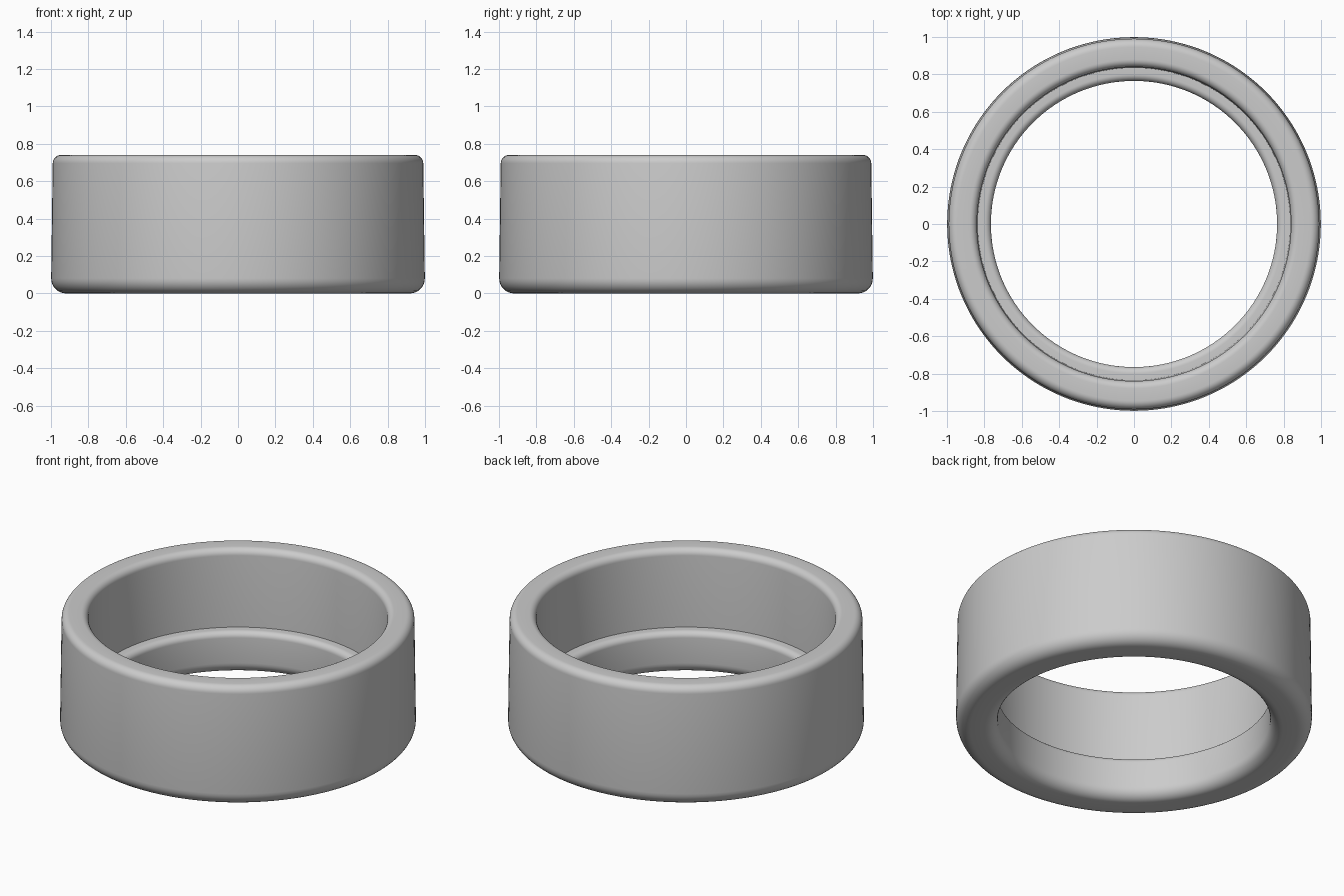
import bpy, bmesh, math
from mathutils import Vector

cube = bpy.data.objects.get("Cube")
if cube:
    bpy.data.objects.remove(cube, do_unlink=True)

SEGMENTS = 160

# Profile corners: radius, height, fillet size
corners = [
    (1.0, 0.0, 0.08),     # outer bottom
    (0.99, 0.74, 0.045),  # outer rim
    (0.84, 0.74, 0.04),   # inner rim
    (0.835, 0.26, 0),     # sharp corner behind the ledge
    (0.765, 0.26, 0.035), # ledge lip
    (0.765, 0.0, 0.07),   # inner bottom
]


def filleted(points, steps=8):
    """Round each corner of a closed profile with an arc."""
    out = []
    for i, (r, z, size) in enumerate(points):
        p = Vector((r, z))
        if not size:
            out.append(p)
            continue
        a = (Vector(points[i - 1][:2]) - p).normalized()
        b = (Vector(points[(i + 1) % len(points)][:2]) - p).normalized()
        half = math.acos(a.dot(b)) / 2
        centre = p + (a + b).normalized() * size / math.sin(half)
        start = p + a * size / math.tan(half) - centre
        end = p + b * size / math.tan(half) - centre
        sweep = math.pi - 2 * half
        for k in range(steps + 1):
            t = sweep * k / steps
            arm = start * math.sin(sweep - t) + end * math.sin(t)
            out.append(centre + arm / math.sin(sweep))
    return out


# Ring body: the profile turned around the vertical axis
bm = bmesh.new()
verts = [bm.verts.new((p.x, 0, p.y)) for p in filleted(corners)]
edges = [bm.edges.new((v, verts[(i + 1) % len(verts)])) for i, v in enumerate(verts)]
bmesh.ops.spin(bm, geom=verts + edges, cent=(0, 0, 0), axis=(0, 0, 1),
               angle=math.tau, steps=SEGMENTS, use_merge=True)
bmesh.ops.remove_doubles(bm, verts=bm.verts[:], dist=0.0001)
bmesh.ops.recalc_face_normals(bm, faces=bm.faces[:])
mesh = bpy.data.meshes.new("ring_body")
bm.to_mesh(mesh)
bm.free()
ring = bpy.data.objects.new("ring_body", mesh)
bpy.context.collection.objects.link(ring)

# Plain grey material
grey = bpy.data.materials.new("plain_grey")
grey.use_nodes = True
colour = (0.6, 0.6, 0.6, 1)
grey.diffuse_color = colour
grey.node_tree.nodes["Principled BSDF"].inputs["Base Color"].default_value = colour
mesh.materials.append(grey)

bpy.ops.object.select_all(action="DESELECT")
ring.select_set(True)
bpy.context.view_layer.objects.active = ring
bpy.ops.object.shade_smooth_by_angle(angle=math.radians(30))
